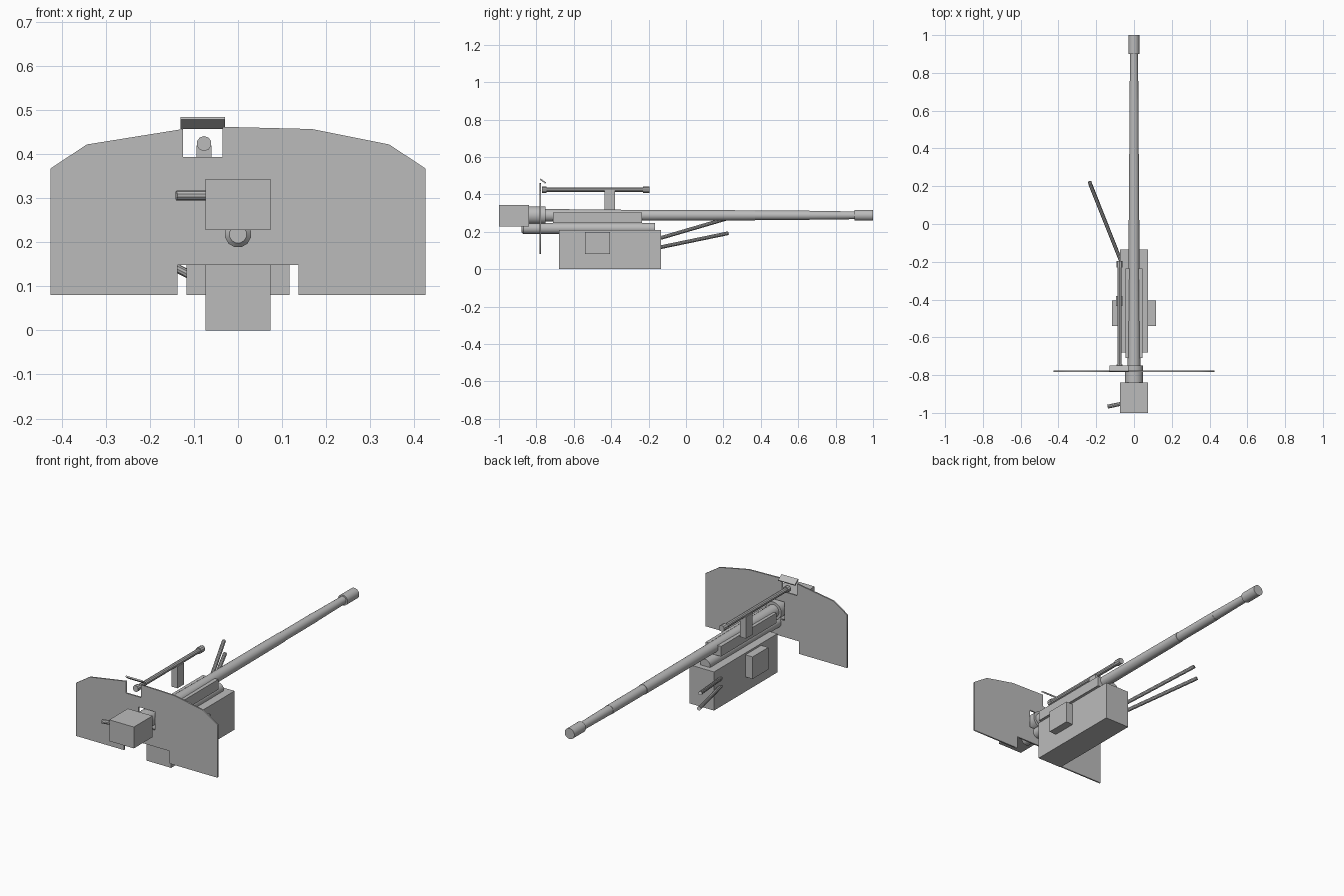
import bpy
import bmesh
import math
from mathutils import Vector

cube = bpy.data.objects.get("Cube")
if cube:
    bpy.data.objects.remove(cube, do_unlink=True)

GREY = (0.5, 0.5, 0.5, 1.0)
grey = bpy.data.materials.new("plain grey")
grey.use_nodes = True
grey.diffuse_color = GREY
for node in grey.node_tree.nodes:
    if node.type == 'BSDF_PRINCIPLED':
        node.inputs["Base Color"].default_value = GREY


def add(name, bm):
    """Turn a bmesh into a named grey object."""
    bmesh.ops.recalc_face_normals(bm, faces=bm.faces)
    mesh = bpy.data.meshes.new(name)
    bm.to_mesh(mesh)
    bm.free()
    mesh.materials.append(grey)
    ob = bpy.data.objects.new(name, mesh)
    bpy.context.collection.objects.link(ob)
    return ob


def smooth(ob):
    bpy.ops.object.select_all(action='DESELECT')
    ob.select_set(True)
    bpy.context.view_layer.objects.active = ob
    bpy.ops.object.shade_smooth_by_angle(angle=math.radians(35))


def box(name, low, high):
    low, high = Vector(low), Vector(high)
    bm = bmesh.new()
    bmesh.ops.create_cube(bm, size=1)
    for v in bm.verts:
        v.co = (low + high) / 2 + v.co * (high - low)
    return add(name, bm)


def lathe(name, x, z, profile, sides=16):
    """Turned part along y from (y, radius) pairs."""
    bm = bmesh.new()
    rings = []
    for y, r in profile:
        ring = []
        for i in range(sides):
            a = math.tau * (i + 0.5) / sides
            ring.append(bm.verts.new((x + r * math.cos(a), y, z + r * math.sin(a))))
        rings.append(ring)
    for p, q in zip(rings, rings[1:]):
        for i in range(sides):
            j = (i + 1) % sides
            bm.faces.new((p[i], p[j], q[j], q[i]))
    bm.faces.new(rings[0])
    bm.faces.new(rings[-1])
    ob = add(name, bm)
    smooth(ob)
    return ob


def rod(name, start, end, radius, sides=10):
    start, end = Vector(start), Vector(end)
    axis = end - start
    bm = bmesh.new()
    bmesh.ops.create_cone(bm, cap_ends=True, segments=sides, radius1=radius,
                          radius2=radius, depth=axis.length)
    ob = add(name, bm)
    ob.location = (start + end) / 2
    ob.rotation_euler = axis.to_track_quat('Z', 'Y').to_euler()
    smooth(ob)
    return ob


# Shield plate with sight notch, lower cutout and square barrel opening
outline = [(-0.425, 0.08), (-0.425, 0.368), (-0.343, 0.422), (-0.125, 0.457),
           (-0.125, 0.393), (-0.035, 0.393), (-0.035, 0.462), (0.168, 0.457),
           (0.343, 0.422), (0.425, 0.368), (0.425, 0.08), (0.137, 0.08),
           (0.137, 0.148), (-0.137, 0.148), (-0.137, 0.08)]
opening = [(-0.05, 0.238), (0.05, 0.238), (0.05, 0.338), (-0.05, 0.338)]
curve = bpy.data.curves.new("shield", 'CURVE')
curve.dimensions = '2D'
curve.fill_mode = 'BOTH'
curve.extrude = 0.004
for points in (outline, opening):
    spline = curve.splines.new('POLY')
    spline.points.add(len(points) - 1)
    for p, (px, pz) in zip(spline.points, points):
        p.co = (px, pz, 0, 1)
    spline.use_cyclic_u = True
curve.materials.append(grey)
shield = bpy.data.objects.new("shield", curve)
bpy.context.collection.objects.link(shield)
shield.location.y = -0.78
shield.rotation_euler.x = math.pi / 2
bpy.ops.object.select_all(action='DESELECT')
shield.select_set(True)
bpy.context.view_layer.objects.active = shield
bpy.ops.object.convert(target='MESH')

# Tilted hood above the sight notch
hood = box("sight_hood", (-0.05, -0.018, -0.004), (0.05, 0.018, 0.004))
hood.location = (-0.08, -0.765, 0.471)
hood.rotation_euler.x = math.radians(-36)

# Breech and its handle
box("breech_block", (-0.074, -1, 0.228), (0.074, -0.84, 0.344))
rod("breech_handle", (-0.14, -0.967, 0.306), (-0.06, -0.95, 0.306), 0.011)

# Barrel with rear collar, stepped taper and muzzle sleeve
lathe("barrel", 0, 0.288,
      [(-0.85, 0.048), (-0.75, 0.048), (-0.75, 0.034), (-0.24, 0.029),
       (0.37, 0.027), (0.37, 0.025), (0.66, 0.025), (0.66, 0.024),
       (0.9, 0.021), (0.9, 0.029), (1, 0.029)], 20)

# Cradle and recoil cylinder beneath the barrel
box("cradle", (-0.046, -0.71, 0.248), (0.046, -0.235, 0.303))
lathe("recoil_cylinder", 0, 0.218,
      [(-0.88, 0.02), (-0.87, 0.03), (-0.165, 0.03)], 12)

# Mount body with a box on each side
box("mount_body", (-0.074, -0.68, 0), (0.074, -0.135, 0.21))
for side, label in ((1, "left"), (-1, "right")):
    xs = sorted((side * 0.07, side * 0.117))
    box(label + "_side_box", (xs[0], -0.54, 0.08), (xs[1], -0.405, 0.2))

# Sight tube on its post
lathe("sight_tube", -0.077, 0.424,
      [(-0.77, 0.017), (-0.745, 0.017), (-0.745, 0.012), (-0.23, 0.012),
       (-0.23, 0.017), (-0.195, 0.017)], 10)
box("sight_post", (-0.094, -0.435, 0.303), (-0.06, -0.38, 0.42))

# Control rods angled out from the mount
rod("upper_rod", (-0.06, -0.22, 0.142), (-0.232, 0.21, 0.268), 0.01)
rod("lower_rod", (-0.06, -0.22, 0.1), (-0.236, 0.225, 0.192), 0.01)
